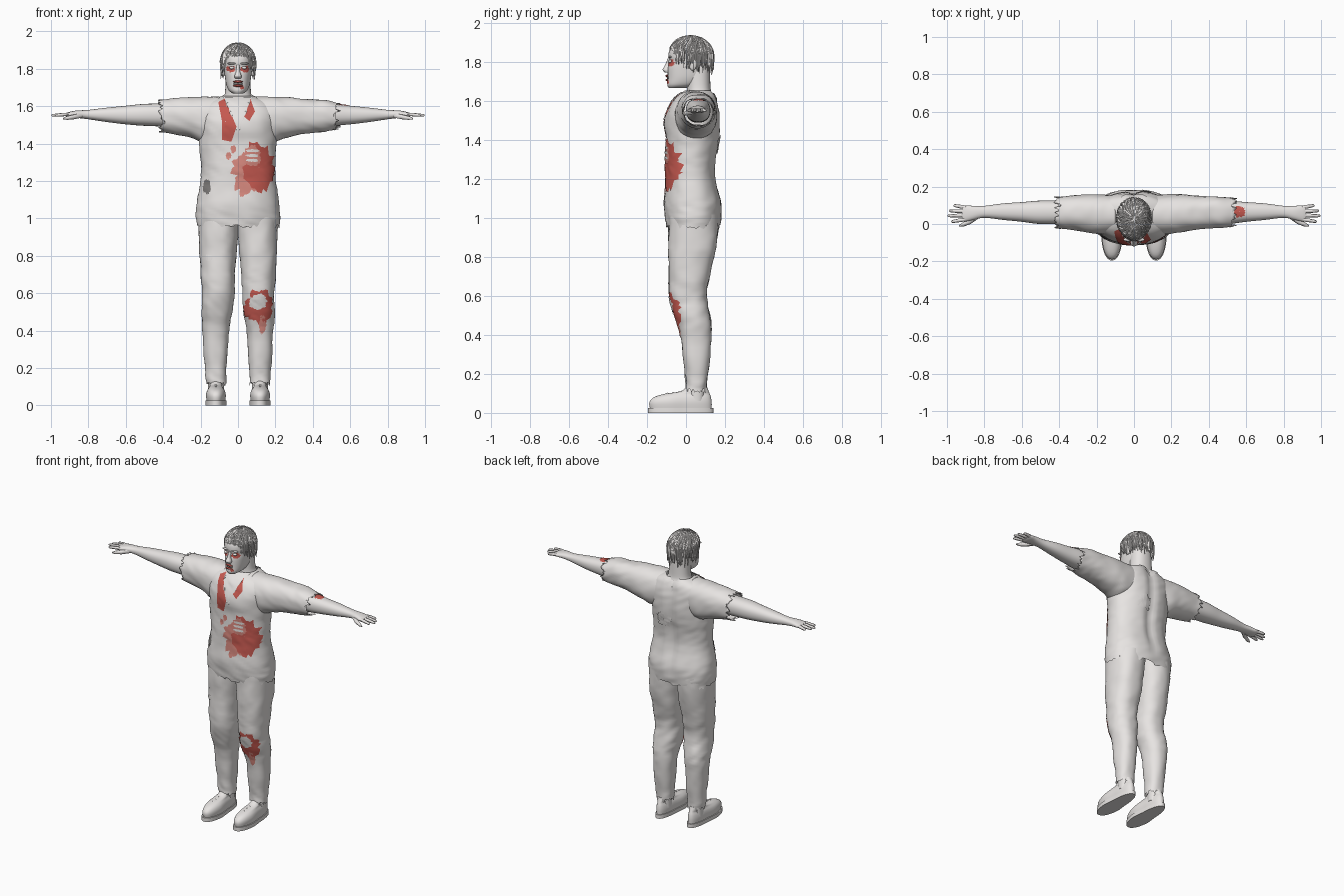
import bpy, bmesh, math, random
from mathutils import Vector, noise
from mathutils.bvhtree import BVHTree

rng = random.Random(4)
if "Cube" in bpy.data.objects:
    bpy.data.objects.remove(bpy.data.objects["Cube"])


def material(name, *rgb):
    m = bpy.data.materials.new(name)
    m.use_nodes = True
    m.diffuse_color = (*rgb, 1)
    bsdf = m.node_tree.nodes["Principled BSDF"]
    bsdf.inputs["Base Color"].default_value = (*rgb, 1)
    bsdf.inputs["Roughness"].default_value = 0.8
    return m


PALE = material("pale_grey", .8, .775, .76)
RED = material("blood_red", .56, .1, .08)
PINK = material("faded_red", .68, .25, .21)
DARK = material("dark_grey", .2, .19, .185)


def finish(name, bm, mat):
    bmesh.ops.recalc_face_normals(bm, faces=bm.faces)
    me = bpy.data.meshes.new(name)
    bm.to_mesh(me)
    bm.free()
    ob = bpy.data.objects.new(name, me)
    bpy.context.collection.objects.link(ob)
    me.materials.append(mat)
    select(ob)
    bpy.ops.object.shade_smooth_by_angle(angle=math.radians(50))
    return ob


def select(ob):
    bpy.ops.object.select_all(action='DESELECT')
    ob.select_set(True)
    bpy.context.view_layer.objects.active = ob


def spline(rows, steps):
    """Smooth interpolation through the section rows."""
    out = []
    for i in range(len(rows) - 1):
        p, q, r, s = (rows[max(0, min(len(rows) - 1, k))] for k in range(i - 1, i + 3))
        for j in range(steps):
            t = j / steps
            out.append([b + t * (c - a) / 2 + t * t * (a - 2.5 * b + 2 * c - d / 2)
                        + t ** 3 * (1.5 * (b - c) + (d - a) / 2)
                        for a, b, c, d in zip(p, q, r, s)])
    return out + [list(rows[-1])]


def loft(name, rows, axis='Z', mat=PALE, side=1, wrinkle=0, tear=None, depth=.018,
         segs=48, steps=6, shape=None):
    """Rows are (position, low, high, low, high) along the axis."""
    rings = spline(rows, steps)
    last = 0 if tear == 0 else len(rings) - 1
    bm, loops = bmesh.new(), []
    for k, (t, a0, a1, b0, b1) in enumerate(rings):
        loop = []
        for i in range(segs):
            ang = math.tau * i / segs
            c, s = math.cos(ang), math.sin(ang)
            a = (a0 + a1) / 2 + (a1 - a0) / 2 * math.copysign(abs(c) ** .88, c)
            b = (b0 + b1) / 2 + (b1 - b0) / 2 * math.copysign(abs(s) ** .88, s)
            pos = t
            if tear is not None and k == last:
                pos += rng.uniform(-1, 1) * depth
            p = Vector((a, b, pos) if axis == 'Z' else (pos, a, b))
            if wrinkle:
                f = noise.noise(p * 9 + Vector((side, 0, 0))) + .7 * noise.noise(
                    Vector((p.x * 14, p.y * 14, p.z * 34 + p.x * 16 * side)))
                d = Vector((c, s, 0)) if axis == 'Z' else Vector((0, c, s))
                p += d * f * wrinkle
            if shape:
                p = shape(p)
            p.x *= side
            loop.append(bm.verts.new(p))
        loops.append(loop)
    for lo, hi in zip(loops, loops[1:]):
        for i in range(segs):
            j = (i + 1) % segs
            bm.faces.new((lo[i], lo[j], hi[j], hi[i]))
    if tear is None:
        bm.faces.new(loops[0])
        bm.faces.new(loops[-1])
    return finish(name, bm, mat)


def tubes(name, paths, mat, width):
    """Tapered strands; each path is a list of (point, radius factor)."""
    cu = bpy.data.curves.new(name, 'CURVE')
    cu.dimensions, cu.bevel_depth, cu.bevel_resolution = '3D', width, 1
    cu.use_fill_caps = True
    for path in paths:
        sp = cu.splines.new('POLY')
        sp.points.add(len(path) - 1)
        for pt, (p, r) in zip(sp.points, path):
            pt.co, pt.radius = (*p, 1), r
    cu.materials.append(mat)
    ob = bpy.data.objects.new(name, cu)
    bpy.context.collection.objects.link(ob)
    select(ob)
    bpy.ops.object.convert(target='MESH')
    bpy.ops.object.shade_smooth_by_angle(angle=math.radians(60))


def ball(name, pos, size, mat):
    bm = bmesh.new()
    bmesh.ops.create_uvsphere(bm, u_segments=20, v_segments=12, radius=1)
    for v in bm.verts:
        v.co = Vector(a * b for a, b in zip(v.co, size)) + Vector(pos)
    return finish(name, bm, mat)


def blob(cx, cy, rx, ry, jag=.25, n=44):
    out = []
    for i in range(n):
        a = math.tau * i / n
        r = 1 + jag * (noise.noise(Vector((cx * 9 + 2 * math.cos(a), 2 * math.sin(a), cy * 7)))
                       + rng.uniform(-.5, .5))
        out.append((cx + rx * r * math.cos(a), cy + ry * r * math.sin(a)))
    return out


def polygon(pts, n=8):
    return [tuple(a + (b - a) * j / n for a, b in zip(p, q))
            for p, q in zip(pts, pts[1:] + pts[:1]) for j in range(n)]


def plate(name, outline, target, mat, lift=.003, view='front'):
    """Thin painted plate projected on the target's surface."""
    me = target.data
    tree = BVHTree.FromPolygons([v.co for v in me.vertices], [p.vertices for p in me.polygons])
    start, ray = {'front': (lambda u, v: (u, -1, v), (0, 1, 0)),
                  'back': (lambda u, v: (u, 1, v), (0, -1, 0)),
                  'top': (lambda u, v: (u, v, 3), (0, 0, -1))}[view]
    cx, cy = (sum(c) / len(outline) for c in zip(*outline))
    bm, loops, count = bmesh.new(), [], 12
    for k in range(count + 1):
        f = max(k / count, .02)
        loop = []
        for u, v in outline:
            hit = tree.ray_cast(Vector(start(cx + (u - cx) * f, cy + (v - cy) * f)), Vector(ray))
            loop.append(bm.verts.new(hit[0] + hit[1] * math.copysign(lift, -hit[1].dot(Vector(ray))))
                        if hit[0] else None)
        loops.append(loop)
    for lo, hi in zip(loops, loops[1:]):
        for i in range(len(outline)):
            quad = (lo[i], lo[i - 1], hi[i - 1], hi[i])
            if all(quad):
                bm.faces.new(quad)
    return finish(name, bm, mat)


# Shirt with a groove down the spine
def spine(p):
    if p.y > .05 and p.z > 1:
        p.y -= .016 * math.exp(-(p.x / .03) ** 2) * min(1, (p.z - 1) * 8)
    return p


shirt = loft("shirt", [(.96, -.22, .22, -.1, .175), (1.01, -.226, .226, -.108, .183),
                       (1.08, -.221, .221, -.113, .183), (1.2, -.2, .2, -.106, .155),
                       (1.3, -.198, .198, -.102, .155), (1.4, -.206, .206, -.105, .17),
                       (1.5, -.21, .21, -.11, .175), (1.57, -.21, .21, -.088, .168),
                       (1.62, -.18, .18, -.055, .152), (1.655, -.085, .085, -.005, .132)],
             wrinkle=.005, tear=0, segs=72, shape=spine)

# Limbs: both sides share the same sections
sleeve_rows = [(.1, -.05, .15, 1.42, 1.652), (.18, -.055, .158, 1.405, 1.652),
               (.25, -.045, .157, 1.43, 1.648), (.34, -.03, .15, 1.45, 1.643),
               (.41, -.024, .148, 1.46, 1.637)]
arm, leg = {}, {}
for s, label in ((1, "left"), (-1, "right")):
    rows = sleeve_rows + ([(.47, -.02, .145, 1.465, 1.633), (.53, -.014, .14, 1.475, 1.615)] if s > 0 else [])
    sleeve = loft(label + "_sleeve", rows, 'X', side=s, wrinkle=.004, tear=-1, depth=.02)
    sleeve.modifiers.new("cloth", 'SOLIDIFY').thickness = .005
    arm[s] = loft(label + "_arm", [(.36, 0, .125, 1.49, 1.615), (.5, 0, .125, 1.495, 1.612),
                                   (.6, .012, .117, 1.503, 1.602), (.7, .022, .11, 1.515, 1.592),
                                   (.8, .033, .097, 1.53, 1.58), (.86, .022, .097, 1.537, 1.577),
                                   (.9, .014, .1, 1.54, 1.57), (.92, .02, .096, 1.546, 1.564)],
                  'X', side=s, segs=28)
    # Four fingers and a thumb
    fingers = []
    for y0, y1, end in ((.025, .012, .978), (.047, .043, .998), (.068, .07, .99), (.088, .1, .965)):
        fingers.append([(Vector((s * (.9 + (end - .9) * t), y0 + (y1 - y0) * t, 1.556 - .006 * t * t)), r)
                        for t, r in ((0, 1), (.4, .95), (.8, .8), (.95, .6), (1, .2))])
    fingers.append([((s * x, y, z), r) for x, y, z, r in
                    ((.84, .04, 1.55, 1.3), (.88, .012, 1.542, 1.3), (.915, -.004, 1.536, 1), (.935, -.01, 1.533, .4))])
    tubes(label + "_fingers", fingers, PALE, .0105)

    leg[s] = loft(label + "_trouser_leg",
                  [(.115, .06, .172, -.002, .107), (.2, .06, .176, -.006, .115),
                   (.4, .046, .19, -.03, .13), (.5, .03, .194, -.06, .125),
                   (.6, .02, .193, -.084, .106), (.7, .015, .2, -.088, .122),
                   (.85, .004, .208, -.09, .155), (1.02, -.01, .212, -.088, .168)],
                  side=s, wrinkle=.006, tear=0, depth=.014)
    loft(label + "_ankle", [(.06, .075, .16, .015, .095), (.2, .075, .16, .015, .1)], side=s, segs=20)

    # Shoes: sole narrowed at the heel, upper and laces
    def heel(p):
        p.x = .118 + (p.x - .118) * (.84 + .16 * max(0, min(1, -p.y / .08)))
        return p

    for name, rows in (("sole", [(0, .06, .176, -.195, .14), (.026, .06, .176, -.195, .14)]),
                       ("shoe", [(.026, .066, .17, -.186, .132), (.055, .063, .173, -.188, .132),
                                 (.08, .068, .168, -.165, .128), (.098, .078, .158, -.11, .122),
                                 (.11, .078, .158, -.03, .117), (.13, .08, .157, 0, .11)])):
        loft(f"{label}_{name}", rows, side=s, steps=3, shape=heel)
    tubes(label + "_laces", [[((s * .092, y, z - .012), 1), ((s * .118, y - .006, z), 1),
                              ((s * .144, y, z - .012), 1)] for y, z in ((-.09, .1), (-.06, .105), (-.03, .11))],
          PALE, .004)

# Neck and head
loft("neck", [(1.56, -.09, .09, -.02, .14), (1.63, -.085, .085, .0, .135),
              (1.67, -.07, .07, .005, .126), (1.8, -.064, .064, .0, .122)], segs=32)
head = loft("head", [(1.668, -.028, .028, -.088, .0), (1.685, -.05, .05, -.096, .06),
                     (1.72, -.064, .064, -.094, .1), (1.77, -.072, .072, -.093, .12),
                     (1.805, -.076, .076, -.086, .127), (1.835, -.078, .078, -.09, .13),
                     (1.87, -.075, .075, -.082, .122), (1.905, -.055, .055, -.05, .1),
                     (1.922, -.02, .02, 0, .055)], segs=40)

# Face
loft("nose", [(1.748, -.016, .016, -.108, -.08), (1.762, -.019, .019, -.12, -.08),
              (1.785, -.011, .011, -.108, -.075), (1.82, -.009, .009, -.094, -.075)], segs=16)
ball("mouth", (0, -.091, 1.72), (.024, .008, .01), DARK)
for z, y in ((1.731, -.098), (1.709, -.097)):
    ball("lip", (0, y, z), (.026, .008, .006), RED)
for s, label in ((1, "left"), (-1, "right")):
    plate(label + "_eye_stain", blob(s * .036, 1.798, .022, .018), head, RED)
    ball(label + "_eye", (s * .033, -.081, 1.805), (.014, .011, .008), PALE)
    ball(label + "_brow", (s * .033, -.083, 1.828), (.024, .01, .006), PALE)
    ball(label + "_ear", (s * .079, .035, 1.79), (.01, .02, .032), PALE)
plate("chin_stain", blob(.02, 1.7, .01, .01), head, RED)

# Hair: a cap open over the face and loose hanging strands
bm = bmesh.new()
bmesh.ops.create_uvsphere(bm, u_segments=40, v_segments=24, radius=1)
for v in bm.verts:
    v.co = Vector((v.co.x * .088, v.co.y * .108 + .026, v.co.z * .098 + 1.833))
bmesh.ops.delete(bm, context='VERTS', geom=[
    v for v in bm.verts if v.co.z < 1.775 or (v.co.y < 0 and v.co.z < 1.865)])
finish("hair_cap", bm, PALE)
strands = []
for i in range(150):
    a = math.tau * i / 150 + rng.uniform(-.06, .06)
    front = max(0, -math.sin(a))
    end = 1.765 + .08 * front + rng.uniform(-.03, .03)
    path, tilt, grow = [], rng.uniform(.05, .8), rng.uniform(1, 1.06)
    for k in range(7):
        th = tilt + (1.5 - .35 * front - tilt) * k / 6
        path.append((Vector((.09 * grow * math.sin(th) * math.cos(a + .1 * math.sin(k)),
                             .026 + .112 * grow * math.sin(th) * math.sin(a + .1 * math.sin(k)),
                             1.833 + .1 * grow * math.cos(th))), .8 if k else .4))
    tip = path[-1][0].copy()
    for f, r in ((.5, .7), (1, .15)):
        path.append((Vector((tip.x * (1 - .04 * f) + rng.uniform(-.004, .004), tip.y, tip.z + (end - tip.z) * f)), r))
    strands.append(path)
tubes("hair_strands", strands, PALE, .005)

# Open neckline and stained lapels
plate("neckline", polygon([(-.068, 1.645), (.068, 1.645), (.006, 1.475)]), shirt, PALE, .004)
plate("right_lapel_stain", polygon([(-.105, 1.62), (-.07, 1.638), (-.008, 1.49), (-.035, 1.41),
                                    (-.085, 1.42), (-.085, 1.52)], 3), shirt, RED)
plate("left_lapel_stain", polygon([(.066, 1.638), (.09, 1.57), (.06, 1.52), (.03, 1.545)], 4), shirt, RED)
tubes("collar", [[(Vector((s * x, y, z)), 1) for x, y, z in ((.078, .02, 1.655), (.06, -.052, 1.622),
      (.04, -.092, 1.565), (.006, -.113, 1.475))] for s in (1, -1)], PALE, .0045)

# Belly wound, knee wound, arm wound and torn patches
plate("belly_stain_edge", blob(.06, 1.24, .095, .1, .4), shirt, PINK, .002)
plate("belly_stain", blob(.112, 1.275, .08, .13, .3), shirt, RED, .004)
for x, z in ((-.05, 1.335), (.02, 1.135), (-.025, 1.37)):
    plate("blood_spot", blob(x, z, .014, .02), shirt, PINK)
plate("belly_wound", blob(.075, 1.335, .045, .055), shirt, PINK, .006)
for k in range(3):
    plate("exposed_rib", blob(.075, 1.31 + k * .026, .034, .008), shirt, PALE, .008)
plate("knee_stain", blob(.112, .53, .078, .092, .25), leg[1], RED)
plate("knee_drip", blob(.13, .435, .02, .05), leg[1], PINK)
plate("knee_skin", blob(.107, .555, .044, .044), leg[1], PALE, .006)
plate("arm_wound", blob(.565, .065, .03, .03), arm[1], RED, view='top')
plate("shirt_hole", blob(-.165, 1.17, .02, .04), shirt, DARK)
plate("thigh_tear", blob(-.155, .79, .02, .016), leg[-1], PALE, .005)
plate("back_tear", blob(.05, 1.38, .05, .045, .4), shirt, PALE, .006, 'back')
plate("nape_opening", polygon([(-.075, 1.64), (.075, 1.64), (0, 1.57)]), shirt, PALE, .005, 'back')
